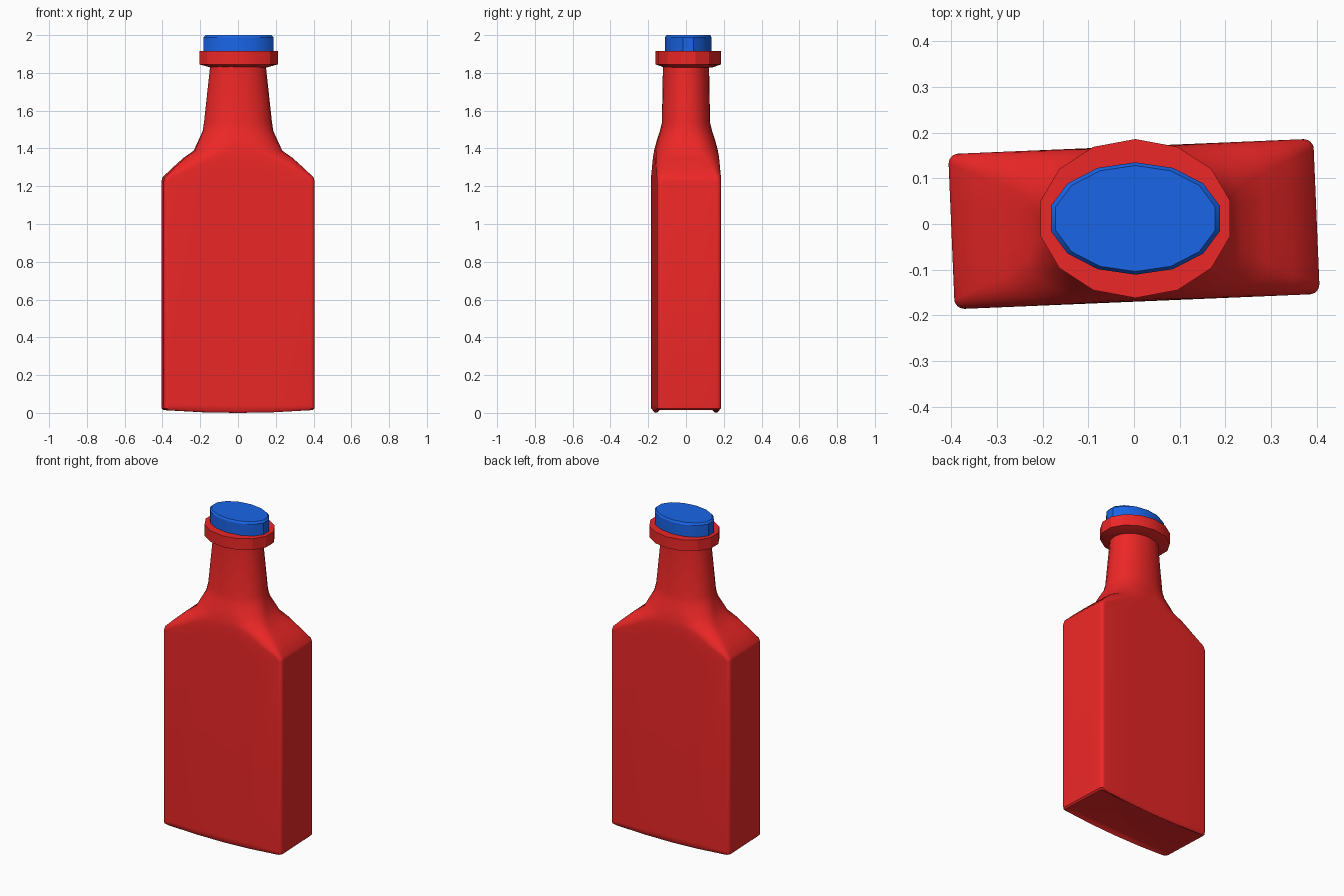
import bpy, bmesh
from math import sin, cos, pi, radians

if "Cube" in bpy.data.objects:
    bpy.data.objects.remove(bpy.data.objects["Cube"])

def material(name, color):
    m = bpy.data.materials.new(name)
    m.diffuse_color = color
    m.use_nodes = True
    m.node_tree.nodes["Principled BSDF"].inputs["Base Color"].default_value = m.diffuse_color
    return m

RED = material("red glass", (0.85, 0.02, 0.02, 1))
BLUE = material("blue stopper", (0.01, 0.13, 0.8, 1))

def loft(name, rings, mat, angle):
    """Skin a stack of equal-length point rings and cap both ends."""
    bm = bmesh.new()
    vs = [[bm.verts.new(p) for p in ring] for ring in rings]
    n = len(rings[0])
    for a, b in zip(vs, vs[1:]):
        for i in range(n):
            j = (i + 1) % n
            bm.faces.new((a[i], a[j], b[j], b[i]))
    bm.faces.new(vs[0][::-1])
    bm.faces.new(vs[-1])
    bmesh.ops.recalc_face_normals(bm, faces=bm.faces)
    me = bpy.data.meshes.new(name)
    bm.to_mesh(me)
    bm.free()
    me.materials.append(mat)
    ob = bpy.data.objects.new(name, me)
    bpy.context.collection.objects.link(ob)
    bpy.ops.object.select_all(action='DESELECT')
    ob.select_set(True)
    bpy.context.view_layer.objects.active = ob
    bpy.ops.object.shade_smooth_by_angle(angle=radians(angle))
    return ob

def rounded_rect(hx, hy, rx, ry, z, sag=0.0):
    """Rectangle with elliptical corners; sag lifts the two narrow ends."""
    k, mids, pts = 6, 4, []
    for q, (sx, sy) in enumerate(((1, 1), (-1, 1), (-1, -1), (1, -1))):
        for i in range(k + 1):
            a = (q + i / k) * pi / 2
            pts.append((sx * (hx - rx) + rx * cos(a), sy * (hy - ry) + ry * sin(a)))
        # points along the straight run to the next corner
        ex, ey = pts[-1]
        nx, ny = ((-ex, ey), (ex, -ey), (-ex, ey), (ex, -ey))[q]
        for i in range(1, mids):
            t = i / mids
            pts.append((ex + (nx - ex) * t, ey + (ny - ey) * t))
    return [(x, y, z + sag * (x / 0.4) ** 2) for x, y in pts]

def oval(hx, hy, z, n, cx=0.003, cy=0.012):
    return [(cx + hx * cos(2 * pi * (i + .5) / n), cy + hy * sin(2 * pi * (i + .5) / n), z)
            for i in range(n)]

# Bottle: recessed base, flat flask body, shoulders, oval neck
body = loft("bottle_body", [rounded_rect(*s) for s in (
    (.365, .135, .015, .015, .02),
    (.38, .145, .02, .02, .018),
    (.39, .160, .022, .022, 0, .016),
    (.399, .169, .022, .022, .012, .012),
    (.40, .17, .022, .022, .04),
    (.40, .17, .022, .022, 1.225),
    (.394, .17, .03, .024, 1.247),
    (.345, .17, .09, .045, 1.295),
    (.285, .169, .13, .07, 1.35),
    (.232, .166, .16, .10, 1.388),
    (.209, .154, .17, .11, 1.44),
    (.187, .138, .165, .12, 1.49),
    (.180, .127, .165, .118, 1.535),
    (.147, .122, .143, .118, 1.84))], RED, 40)
body.rotation_euler.z = radians(2.4)

# Lip around the mouth
loft("neck_collar", [oval(.15, .125, 1.828, 14), oval(.213, .174, 1.845, 14),
                     oval(.213, .174, 1.915, 14)], RED, 25)

# Oval stopper with a small bevelled rim
loft("stopper_cap", [oval(.190, .123, 1.90, 14), oval(.190, .123, 1.988, 14),
                     oval(.179, .116, 2.0, 14)], BLUE, 30)
